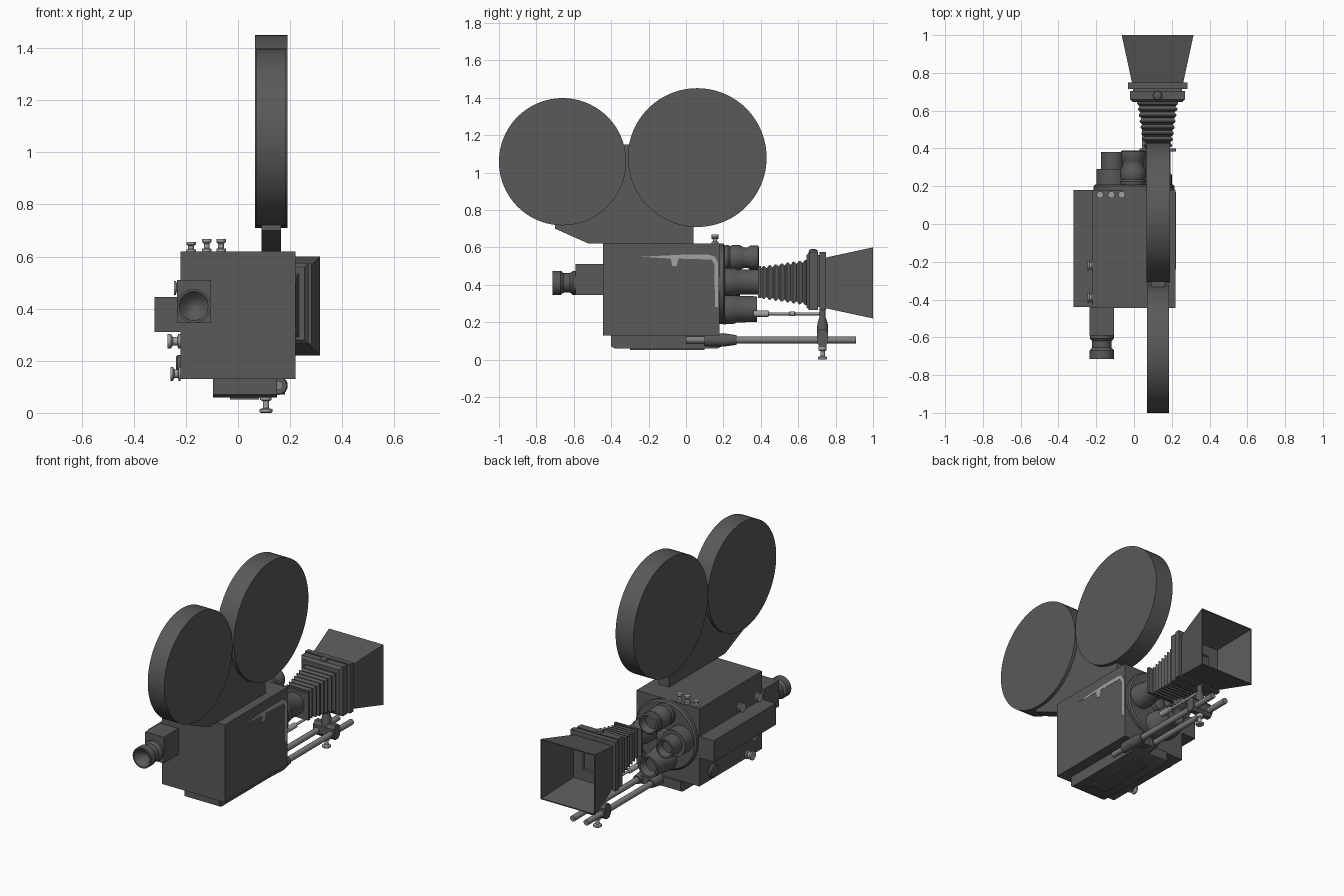
import bpy, bmesh, math

if "Cube" in bpy.data.objects:
    bpy.data.objects.remove(bpy.data.objects["Cube"])


def material(name, v):
    m = bpy.data.materials.new(name)
    m.diffuse_color = (v, v, v, 1)
    m.use_nodes = True
    m.node_tree.nodes["Principled BSDF"].inputs["Base Color"].default_value = m.diffuse_color
    return m


DARK = material("dark grey paint", 0.10)
METAL = material("light metal", 0.36)
ROD = material("mid grey steel", 0.22)


def finish(name, bm, mat, angle=35):
    bmesh.ops.recalc_face_normals(bm, faces=bm.faces)
    me = bpy.data.meshes.new(name)
    bm.to_mesh(me)
    bm.free()
    me.materials.append(mat)
    ob = bpy.data.objects.new(name, me)
    bpy.context.collection.objects.link(ob)
    bpy.ops.object.select_all(action='DESELECT')
    ob.select_set(True)
    bpy.context.view_layer.objects.active = ob
    bpy.ops.object.shade_smooth_by_angle(angle=math.radians(angle))
    return ob


def skin(name, rings, mat):
    """Join a row of equal-length rings and cap both ends."""
    bm = bmesh.new()
    vs = [[bm.verts.new(p) for p in r] for r in rings]
    n = len(rings[0])
    for a, b in zip(vs, vs[1:]):
        for i in range(n):
            bm.faces.new((a[i], a[(i + 1) % n], b[(i + 1) % n], b[i]))
    bm.faces.new(vs[0])
    bm.faces.new(vs[-1])
    return finish(name, bm, mat)


def lathe(name, origin, axis, profile, mat=DARK, n=32):
    """Turned part: profile is (distance along axis, radius)."""
    k = 'XYZ'.index(axis)
    rings = []
    for t, r in profile:
        ring = []
        for i in range(n):
            a = 2 * math.pi * i / n
            p = list(origin)
            p[k] += t
            p[(k + 1) % 3] += r * math.cos(a)
            p[(k + 2) % 3] += r * math.sin(a)
            ring.append(p)
        rings.append(ring)
    return skin(name, rings, mat)


def rect_loft(name, cx, cz, sections, mat=DARK):
    """Rectangular sections along y: (y, half width, half height)."""
    return skin(name, [[(cx + sx * w, y, cz + sz * h) for sx, sz in
                        ((-1, -1), (1, -1), (1, 1), (-1, 1))] for y, w, h in sections], mat)


def box(name, x0, x1, y0, y1, z0, z1, mat=DARK):
    w, h = (x1 - x0) / 2, (z1 - z0) / 2
    return rect_loft(name, (x0 + x1) / 2, (z0 + z1) / 2, [(y0, w, h), (y1, w, h)], mat)


def prism(name, pts, x0, x1, mat=DARK):
    """Side profile in (y, z) extruded across x."""
    return skin(name, [[(x, y, z) for y, z in pts] for x in (x0, x1)], mat)


def knob(name, origin, axis, s=1.0, length=0.045):
    prof = [(0, .018), (.2, .018), (.25, .011), (.6, .011), (.75, .018), (1, .018)]
    lathe(name, origin, axis, [(t * length, r * s) for t, r in prof], METAL, 20)


# camera body, side housing and base
box("camera_body", -.22, .22, -.445, .18, .13, .62)
box("side_housing", -.32, -.22, -.44, .18, .31, .445)
prism("base_plate", [(-.4, .07), (-.38, .06), (.17, .06), (.19, .07), (.19, .13), (-.4, .13)],
      -.095, .15)
box("base_rail", -.03, .08, -.3, .1, .052, .06)
prism("door_trim", [(-.24, .55), (0, .562), (.12, .562), (.155, .55), (.17, .52), (.17, .28),
                    (.155, .28), (.152, .51), (.135, .535), (-.04, .54), (-.05, .5),
                    (-.075, .5), (-.08, .54)], .219, .2215, METAL)

# film magazine: two drums and the throat between them
lathe("rear_film_drum", (.0, -.66, 1.058), 'X', [(.07, .34), (.185, .34)], n=96)
lathe("front_film_drum", (.0, .06, 1.08), 'X', [(.065, .371), (.19, .371)], n=96)
prism("magazine_throat", [(-.52, .62), (.04, .62), (.04, .75), (-.2, .9), (-.28, 1.15),
                          (-.36, 1.15), (-.45, .9), (-.7, .74), (-.7, .7)], .09, .165)

# eyepiece at the back
box("eyepiece_block", -.235, -.105, -.59, -.44, .345, .51)
lathe("eyepiece_cup", (-.17, 0, .41), 'Y',
      [(-.58, .064), (-.605, .064), (-.62, .052), (-.655, .052), (-.67, .065), (-.715, .065),
       (-.715, .056), (-.68, .03), (-.67, .005)])

# lens turret with four lenses
lathe("turret_disc", (0, 0, .405), 'Y', [(.17, .215), (.2, .215), (.208, .205)], n=64)
lathe("turret_hub", (0, 0, .405), 'Y', [(.2, .045), (.24, .04), (.25, .02)])
lathe("left_lens", (-.115, 0, .415), 'Y',
      [(.2, .083), (.29, .083), (.29, .06), (.38, .06), (.38, .05), (.34, .038)])
lathe("top_lens", (-.005, 0, .545), 'Y',
      [(.2, .065), (.225, .068), (.235, .062), (.25, .068), (.285, .068), (.31, .055),
       (.33, .055), (.345, .065), (.385, .065), (.39, .055), (.35, .04)])
lathe("bottom_lens", (0, 0, .27), 'Y',
      [(.2, .082), (.26, .078), (.27, .072), (.38, .068), (.38, .056), (.34, .04)])
lathe("taking_lens", (.125, 0, .415), 'Y', [(.2, .075), (.26, .075), (.27, .068), (.39, .068)])

# bellows and its back plate
CX, CZ = .125, .412
box("bellows_plate", .03, .222, .385, .4, .33, .5)
folds = []
for i in range(8):
    f = i / 7
    y, w = .4 + .032 * i, .07 + .033 * f
    folds += [(y, w - .008, w + .002), (y + .012, w + .006, w + .018), (y + .018, w + .006, w + .018)]
folds.append((.66, .1, .115))
rect_loft("bellows", CX, CZ, folds)

# matte box frames and flared open hood
HOLE = .062
rect_loft("rear_frame", CX, .42, [(.645, .13, .14), (.66, .145, .155), (.705, .145, .155)])
rect_loft("frame_spacer", CX, .42, [(.705, .13, .14), (.72, .13, .14)])
rect_loft("front_frame", CX, .42, [(.715, .157, .155), (.748, .157, .155)])
rect_loft("hood", CX, .41, [(.745, .135, .135), (1, .19, .19), (1, .183, .183), (.76, .128, .128),
                            (.759, HOLE, HOLE), (.75, HOLE - .004, HOLE - .004)])
lathe("frame_latch", (CX, .68, .57), 'Z', [(0, .025), (.015, .022), (.02, .012)])

# support rods with sleeves
for side, x in (("left", .06), ("right", .155)):
    lathe(side + "_support_rod", (x, 0, .105), 'Y', [(.0, .018), (.91, .018)], ROD, 20)
    lathe(side + "_rod_sleeve", (x, 0, .105), 'Y', [(.1, .033), (.2, .036), (.27, .026)], n=20)
box("sleeve_bridge", .06, .155, .15, .25, .08, .13)

# matte box clamp, post and tightening knob
prism("rod_clamp", [(.7, .09), (.715, .07), (.745, .07), (.76, .09), (.76, .14), (.745, .16),
                    (.715, .16), (.7, .14)], .035, .18)
lathe("clamp_post", (.107, .73, 0), 'Z', [(.14, .03), (.19, .028), (.23, .016), (.28, .016)], n=20)
lathe("clamp_knob", (.107, .73, 0), 'Z',
      [(0, .02), (.004, .025), (.014, .025), (.018, .012), (.045, .012), (.05, .022), (.072, .022)],
      METAL, 20)

# focus drive rod
lathe("focus_rod", (.09, 0, .245), 'Y',
      [(.36, .017), (.44, .017), (.445, .008), (.55, .008), (.555, .012), (.58, .012),
       (.585, .008), (.72, .008)], METAL, 16)

# small knobs on top and on the left side
for i, x in enumerate((-.18, -.12, -.065)):
    knob(f"top_knob_{i + 1}", (x, .155, .62), 'Z', 1, .035 if i == 0 else .048)
for i, (y, z, d) in enumerate(((-.22, .48, -.025), (-.39, .48, -.025), (-.3, .275, -.05),
                               (-.3, .15, -.04))):
    knob(f"side_knob_{i + 1}", (-.22, y, z), 'X', 1.5, d)
lathe("side_dial", (-.21, .05, .18), 'X', [(0, .042), (-.022, .042), (-.028, .036)])
